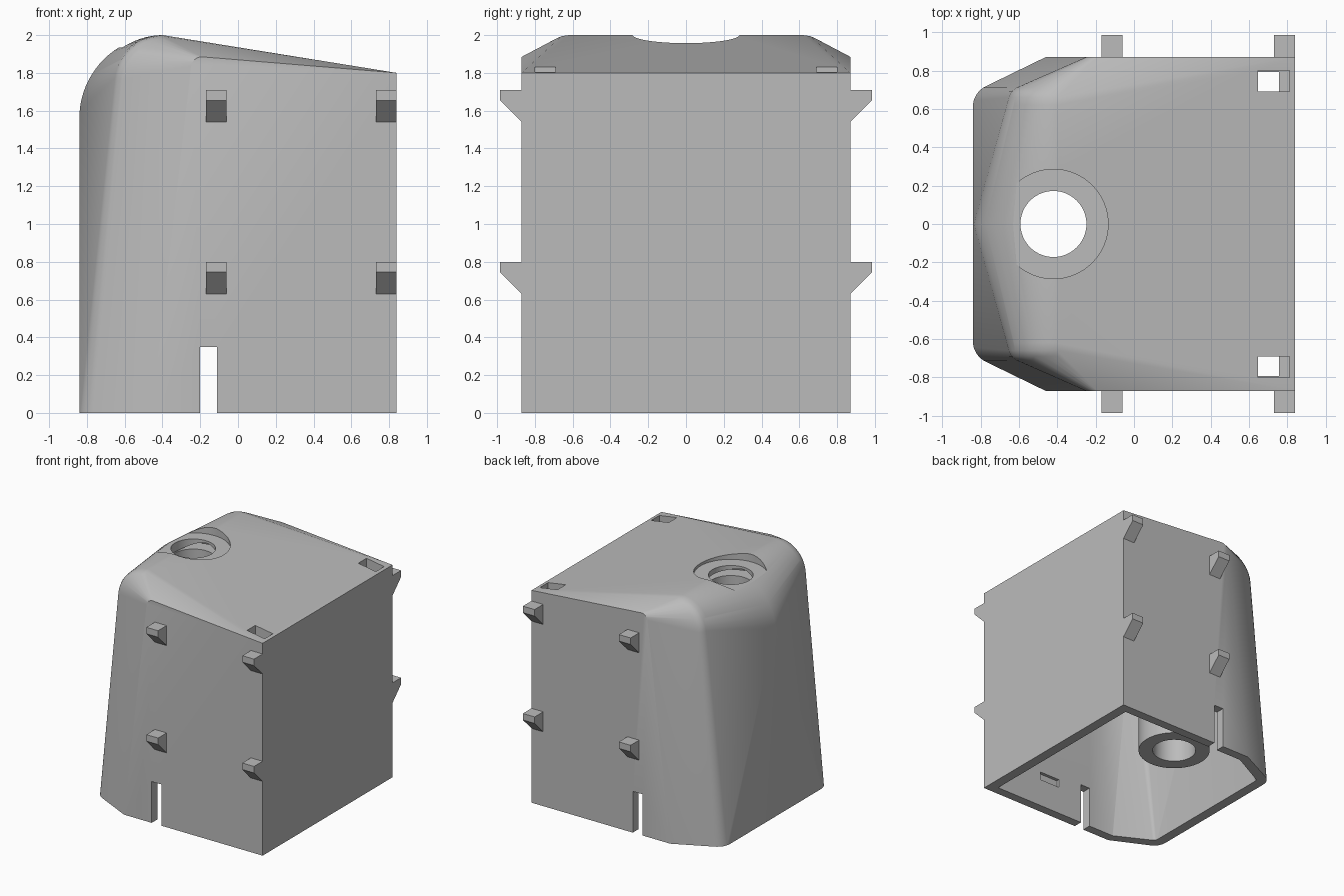
import bpy, bmesh, math

cube = bpy.data.objects.get("Cube")
if cube:
    bpy.data.objects.remove(cube)

grey = bpy.data.materials.new("light grey plastic")
grey.use_nodes = True
grey.diffuse_color = (0.5, 0.5, 0.5, 1)
grey.node_tree.nodes["Principled BSDF"].inputs["Base Color"].default_value = (0.5, 0.5, 0.5, 1)


def add_object(name, bm):
    bmesh.ops.recalc_face_normals(bm, faces=bm.faces)
    mesh = bpy.data.meshes.new(name)
    bm.to_mesh(mesh)
    bm.free()
    mesh.materials.append(grey)
    obj = bpy.data.objects.new(name, mesh)
    bpy.context.collection.objects.link(obj)
    return obj


def hull(name, points):
    bm = bmesh.new()
    for p in points:
        bm.verts.new(p)
    res = bmesh.ops.convex_hull(bm, input=bm.verts)
    loose = {g for g in res["geom_interior"] + res["geom_unused"] if isinstance(g, bmesh.types.BMVert)}
    bmesh.ops.delete(bm, geom=list(loose), context="VERTS")
    bmesh.ops.dissolve_limit(bm, angle_limit=0.005, verts=bm.verts, edges=bm.edges)
    return add_object(name, bm)


def box(name, x, y, z):
    return hull(name, [(a, b, c) for a in x for b in y for c in z])


def cylinder(name, x, radius, z0, z1):
    ring = [(x + radius * math.cos(i * math.tau / 64), radius * math.sin(i * math.tau / 64)) for i in range(64)]
    return hull(name, [(a, b, z) for a, b in ring for z in (z0, z1)])


def arc(cx, cz, radius, y, steps=20):
    # quarter round from the end wall up to the crest
    return [(cx - radius * math.cos(i / steps * math.pi / 2), y,
             cz + radius * math.sin(i / steps * math.pi / 2)) for i in range(steps + 1)]


def body_points(t, bottom):
    # body skin, moved inward by t
    pts = arc(-0.40, 1.56, 0.44 - t, 0)
    for s in (1, -1):
        side = s * (0.87 - t * 0.9)
        pts += [(0.84 - t, side, bottom), (0.84 - t, side, 1.80 - t * 0.85),
                (-0.46 + t * 0.2, side, bottom)]
        # rounded corner at the foot of the end wall
        for i in range(9):
            a = math.radians(90 + 25 + i / 8 * 65)
            r = 0.12 - t
            pts.append((-0.72 + r * math.cos(a), s * (0.61 + r * math.sin(a)), bottom))
        # rounded shoulders along the roof
        for dy, dr in ((0.62, 0), (0.66, 0.006), (0.69, 0.02), (0.71, 0.045)):
            pts += arc(-0.40, 1.74, 0.26 - dr - t, s * (dy - t * 0.3), 12)
        # curved upper corner of the side wall
        pts += arc(-0.19, 1.825, 0.06, side, 8) if t == 0 else [(-0.2, side, 1.88 - t)]
    return pts


def combine(target, other, operation):
    mod = target.modifiers.new(operation, "BOOLEAN")
    mod.object, mod.operation, mod.solver = other, operation, "EXACT"
    bpy.context.view_layer.objects.active = target
    with bpy.context.temp_override(object=target, active_object=target, selected_objects=[target]):
        bpy.ops.object.modifier_apply(modifier=mod.name)
    bpy.data.objects.remove(other)


# Hollow housing with an open bottom
housing = hull("housing", body_points(0, 0))
combine(housing, hull("cavity", body_points(0.085, -0.02)), "DIFFERENCE")

# Tube hanging from the roof, with a recessed mouth
combine(housing, cylinder("tube", -0.42, 0.285, 0.43, 1.85), "UNION")
combine(housing, cylinder("mouth", -0.42, 0.285, 1.935, 2.2), "DIFFERENCE")
combine(housing, cylinder("bore", -0.42, 0.172, 0.2, 2.2), "DIFFERENCE")

# Slots through both side walls
combine(housing, box("slot", (-0.20, -0.11), (-1, 1), (-0.1, 0.35)), "DIFFERENCE")

for s in (1, -1):
    # Roof windows and inner wall recesses
    combine(housing, box("window", (0.645, 0.81), (s * 0.69, s * 0.80), (1.70, 2)), "DIFFERENCE")
    combine(housing, box("recess", (0.12, 0.31), (s * 0.75, s * 0.82), (0.24, 0.31)), "DIFFERENCE")

# Smooth rounded skin, sharp edges kept
housing.data.shade_smooth()
housing.data.set_sharp_from_angle(angle=math.radians(30))

# Wedge hooks on both side walls
for s, side in ((-1, "front"), (1, "back")):
    for x, end in ((-0.17, "right"), (0.73, "left")):
        for top, level in ((0.80, "lower"), (1.71, "upper")):
            profile = [(0.86, top), (0.985, top), (0.985, top - 0.055), (0.87, top - 0.17), (0.86, top - 0.17)]
            hull(f"{side}_{end}_{level}_hook", [(x + d, s * y, z) for d in (0, 0.11) for y, z in profile])
